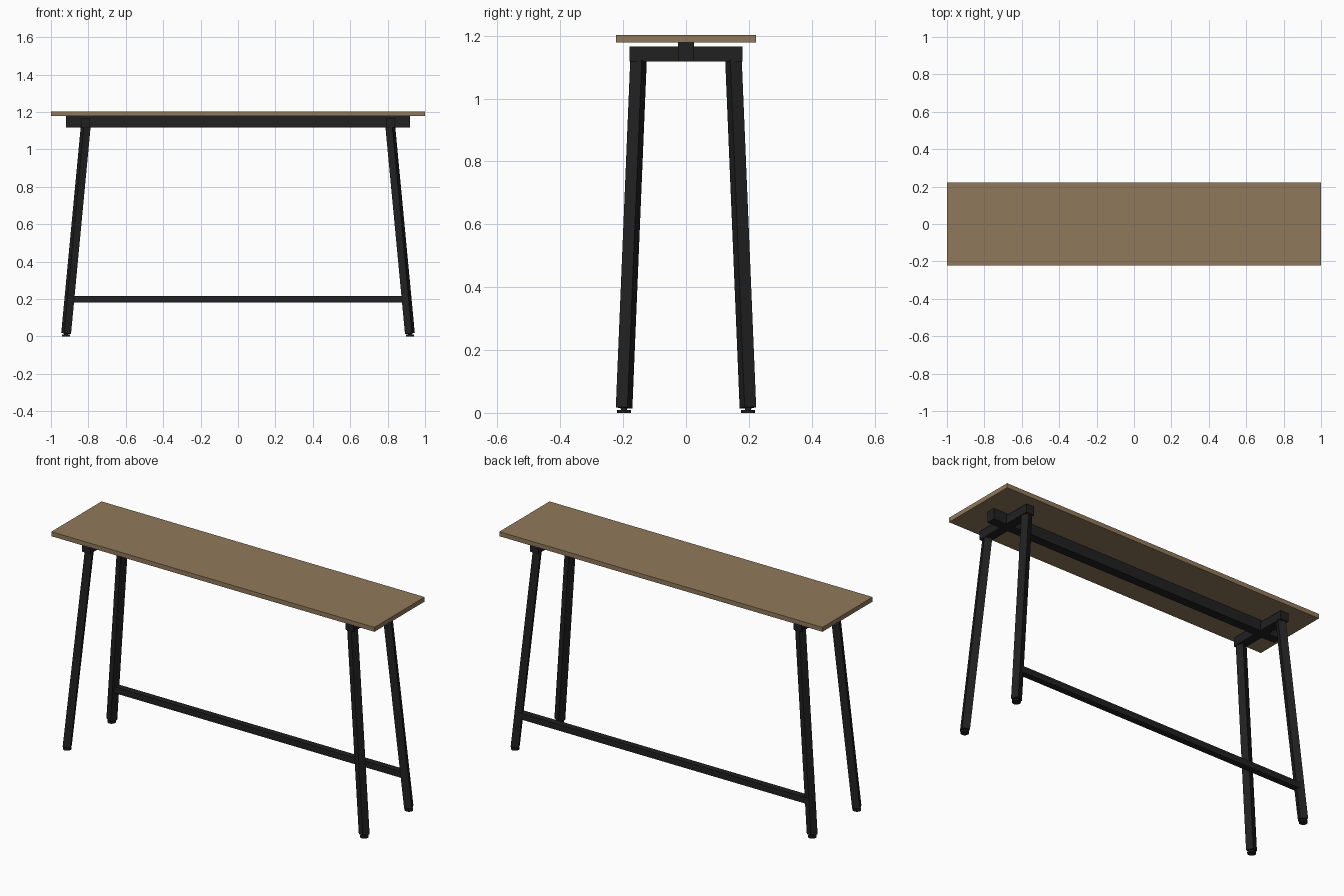
import bpy
from mathutils import Vector, Matrix

if "Cube" in bpy.data.objects:
    bpy.data.objects.remove(bpy.data.objects["Cube"])


def material(name, rgb):
    m = bpy.data.materials.new(name)
    m.diffuse_color = (*rgb, 1)
    m.use_nodes = True
    m.node_tree.nodes["Principled BSDF"].inputs["Base Color"].default_value = m.diffuse_color
    return m


wood = material("oak brown", (0.28, 0.19, 0.105))
metal = material("matt black", (0.015, 0.015, 0.015))


def box(name, center, size, mat):
    bpy.ops.mesh.primitive_cube_add(size=1)
    o = bpy.context.object
    o.name = name
    o.data.transform(Matrix.Translation(center) @ Matrix.Diagonal((*size, 1)))
    o.data.materials.append(mat)
    return o


def strut(name, a, b, width, mat):
    # square tube along a-b, one side kept horizontal
    a, b = Vector(a), Vector(b)
    d = b - a
    o = box(name, (0, 0, 0), (width, width, d.length), mat)
    rot = d.to_track_quat('Z', 'Y').to_matrix().to_4x4()
    o.data.transform(Matrix.Translation((a + b) / 2) @ rot)
    return o


# top and central beam
box("table_top", (0, 0, 1.1905), (2, 0.444, 0.025), wood)
box("long_beam", (0, 0, 1.148), (1.84, 0.05, 0.06), metal)

for sx, side in ((-1, "left"), (1, "right")):
    # bar carrying each pair of legs
    box(side + "_cross_bar", (sx * 0.815, 0, 1.1415), (0.05, 0.358, 0.047), metal)
    for sy, end in ((-1, "front"), (1, "back")):
        # splayed leg
        strut(f"{end}_{side}_leg", (sx * 0.919, sy * 0.197, 0.016),
              (sx * 0.814, sy * 0.151, 1.125), 0.04, metal)
        # levelling foot: pad and stem
        for part, r, z0, z1 in (("pad", 0.022, 0, 0.009), ("stem", 0.01, 0.005, 0.02)):
            bpy.ops.mesh.primitive_cylinder_add(
                vertices=16, radius=r, depth=z1 - z0,
                location=(sx * 0.92, sy * 0.197, (z0 + z1) / 2))
            o = bpy.context.object
            o.name = f"{end}_{side}_foot_{part}"
            o.data.materials.append(metal)

# foot rail between the back legs
box("foot_rail", (0, 0.19, 0.198), (1.79, 0.035, 0.035), metal)
